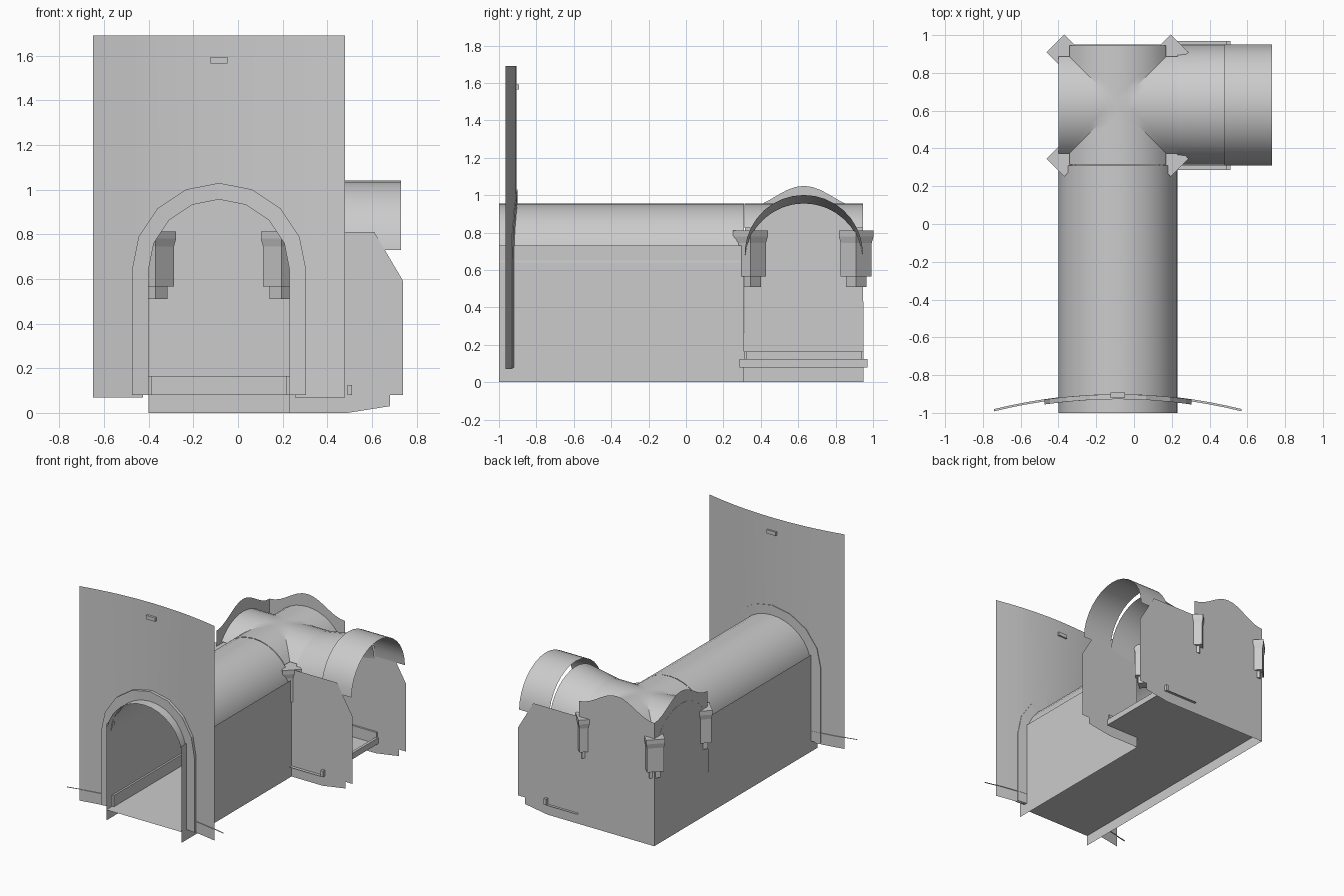
import bpy, bmesh, math

if "Cube" in bpy.data.objects:
    bpy.data.objects.remove(bpy.data.objects["Cube"])

CX, CY, R, SPRING = -0.085, 0.63, 0.316, 0.64   # passage axes, vault radius and springing
FLOOR = 0.08


def obj(name, verts, faces, smooth=False, angle=35):
    me = bpy.data.meshes.new(name)
    me.from_pydata(verts, [], faces)
    bm = bmesh.new()
    bm.from_mesh(me)
    bmesh.ops.remove_doubles(bm, verts=bm.verts, dist=1e-5)
    bmesh.ops.recalc_face_normals(bm, faces=bm.faces)
    bm.to_mesh(me)
    bm.free()
    ob = bpy.data.objects.new(name, me)
    bpy.context.collection.objects.link(ob)
    if smooth:
        bpy.ops.object.select_all(action='DESELECT')
        ob.select_set(True)
        bpy.context.view_layer.objects.active = ob
        bpy.ops.object.shade_smooth_by_angle(angle=math.radians(angle))
    return ob


def plate(name, pts):
    return obj(name, pts, [tuple(range(len(pts)))])


def loft(name, rows, smooth=False, closed=False):
    n = len(rows[0])
    faces = []
    for i in range(len(rows) - 1):
        for j in range(n if closed else n - 1):
            k = (j + 1) % n
            faces.append((i * n + j, i * n + k, (i + 1) * n + k, (i + 1) * n + j))
    if closed:
        faces += [tuple(range(n)), tuple(range((len(rows) - 1) * n, len(rows) * n))]
    return obj(name, [p for r in rows for p in r], faces, smooth)


def box(name, x0, x1, y0, y1, z0, z1):
    ring = [(x0, y0), (x1, y0), (x1, y1), (x0, y1)]
    return loft(name, [[(x, y, z) for x, y in ring] for z in (z0, z1)], closed=True)


def arc(r, zc, z_start, n=16):
    # (offset, height) across a round arch beginning at height z_start
    a = math.asin(max(0, (z_start - zc) / r))
    return [(-r * math.cos(a + (math.pi - 2 * a) * i / n),
             zc + r * math.sin(a + (math.pi - 2 * a) * i / n)) for i in range(n + 1)]


def bow(u):
    return -0.905 - 0.188 * u * u     # curved front panel


# Passage walls
XL, XR, YF, YB = -0.40, 0.23, 0.31, 0.95
plate("passage_right_wall", [(XR, -1, 0), (XR, YF, 0), (XR, YF, 0.73), (XR, -1, 0.73)])
plate("passage_left_wall", [(XL, -1, 0), (XL, YF, 0), (XL, YF, 0.73), (XL, -1, 0.73)])


def lunette_top(n=14):
    # end walls rise in a soft bump between the corners
    return [(-0.315 + 0.63 * i / n,
             0.93 + 0.12 * math.cos(math.pi * (i / n - 0.5)) ** 2) for i in range(n + 1)]


plate("crossing_left_wall", [(XL, YB, 0), (XL, YF, 0)] + [(XL, CY + u, z) for u, z in lunette_top()])
tail = [(0.61, 0.81), (0.74, 0.59), (0.74, 0.08), (0.68, 0.08), (0.68, 0.03), (0.49, 0)]
plate("crossing_back_wall", [(XL, YB, 0)] + [(CX + u, YB, z) for u, z in lunette_top()]
      + [(XR, YB, 0.81)] + [(x, YB, z) for x, z in tail])
plate("branch_front_wall", [(XR, YF, 0), (XR, YF, 0.81)] + [(x, YF, z) for x, z in tail])

# Roof vaults
loft("passage_vault", [[(CX + u, y, z) for u, z in arc(R, SPRING, SPRING)] for y in (-1, YF)], True)
loft("branch_inner_vault", [[(x, CY + u, z) for u, z in arc(R, zc, zc + 0.03)]
                            for x, zc in ((XR, SPRING), (0.48, 0.685))], True)
loft("branch_outer_vault", [[(x, CY + u, z) for u, z in arc(0.32, 0.72, 0.73)] for x in (0.48, 0.73)], True)

# Groin vault over the crossing, with open corners
N = 20
g = [R * math.sin(math.pi * (i / N - 0.5)) for i in range(N + 1)]
verts, faces = [], []
for v in g:
    for u in g:
        m = min(abs(u), abs(v))
        verts.append((CX + u, CY + v, SPRING + math.sqrt(max(0, R * R - m * m))))
for j in range(N):
    for i in range(N):
        um, vm = (g[i] + g[i + 1]) / 2, (g[j] + g[j + 1]) / 2
        if abs(um) > 0.255 and abs(vm) > 0.255:
            continue
        a, b, c, d = j * (N + 1) + i, j * (N + 1) + i + 1, (j + 1) * (N + 1) + i + 1, (j + 1) * (N + 1) + i
        faces += [(a, b, c), (a, c, d)] if um * vm > 0 else [(a, b, d), (b, c, d)]
obj("crossing_groin_vault", verts, faces, True, 25)

# Floors, raised above the wall feet, and the branch lip
plate("passage_floor", [(XL, -1, FLOOR), (XR, -1, FLOOR), (XR, YB, FLOOR), (XL, YB, FLOOR)])
plate("branch_floor", [(XR, 0.285, FLOOR), (0.51, 0.285, FLOOR), (0.51, 0.97, FLOOR), (XR, 0.97, FLOOR)])
box("branch_floor_lip", 0.49, 0.51, 0.285, 0.97, FLOOR, 0.125)

# Baseboards
for name, x0, x1, y0, y1 in (("left", XL, XL + 0.014, -0.93, YB), ("right", XR - 0.014, XR, -0.93, YF),
                             ("back", XL, 0.5, YB - 0.014, YB), ("branch", XR, 0.5, YF, YF + 0.014)):
    box(name + "_baseboard", x0, x1, y0, y1, FLOOR, 0.165)

# Corner brackets: turned square blocks with a flared top and a smaller foot
for i, (x, y) in enumerate([(-0.37, 0.345), (0.195, 0.345), (-0.37, 0.91), (0.195, 0.91)]):
    def diamond(h, z):
        return [(x + h, y, z), (x, y + h, z), (x - h, y, z), (x, y - h, z)]
    loft(f"corner_bracket_{i}", [diamond(h, z) for h, z in
                                 ((0.083, 0.565), (0.083, 0.745), (0.093, 0.78), (0.093, 0.812))], closed=True)
    loft(f"corner_bracket_foot_{i}", [diamond(0.055, z) for z in (0.51, 0.565)], closed=True)

# Curved front panel with arched opening
hole = arc(0.34, SPRING, SPRING, 8)
cols = [(-0.565, 0.07), (-0.45, 0.07), (-0.34, 0.07)] + hole + [(0.34, 0.07), (0.45, 0.07), (0.565, 0.07)]
loft("front_panel", [[(CX + u, bow(u), z), (CX + u, bow(u), 1.69)] for u, z in cols], True)

# Door arch frame following the panel
outer = [(-0.39, FLOOR)] + arc(0.39, SPRING, SPRING, 8) + [(0.39, FLOOR)]
inner = [(-0.316, FLOOR)] + arc(R, SPRING, SPRING, 8) + [(0.316, FLOOR)]
rows = []
for (u, z), (p, q) in zip(outer, inner):
    rows.append([(CX + u, bow(u) - 0.022, z), (CX + p, bow(p) - 0.022, q),
                 (CX + p, bow(p) + 0.004, q), (CX + u, bow(u) + 0.004, z)])
loft("door_arch_frame", rows, closed=True)

# Thin sill strips beside the door, and the small plaque on the panel
for s, name in ((-1, "left"), (1, "right")):
    us = [s * (0.316 + 0.339 * i / 4) for i in range(5)]
    loft(name + "_sill_strip", [[(CX + u, bow(u) - 0.006, 0.157), (CX + u, bow(u) + 0.006, 0.157)] for u in us])
box("panel_plaque", -0.124, -0.048, -0.922, -0.893, 1.565, 1.593)
